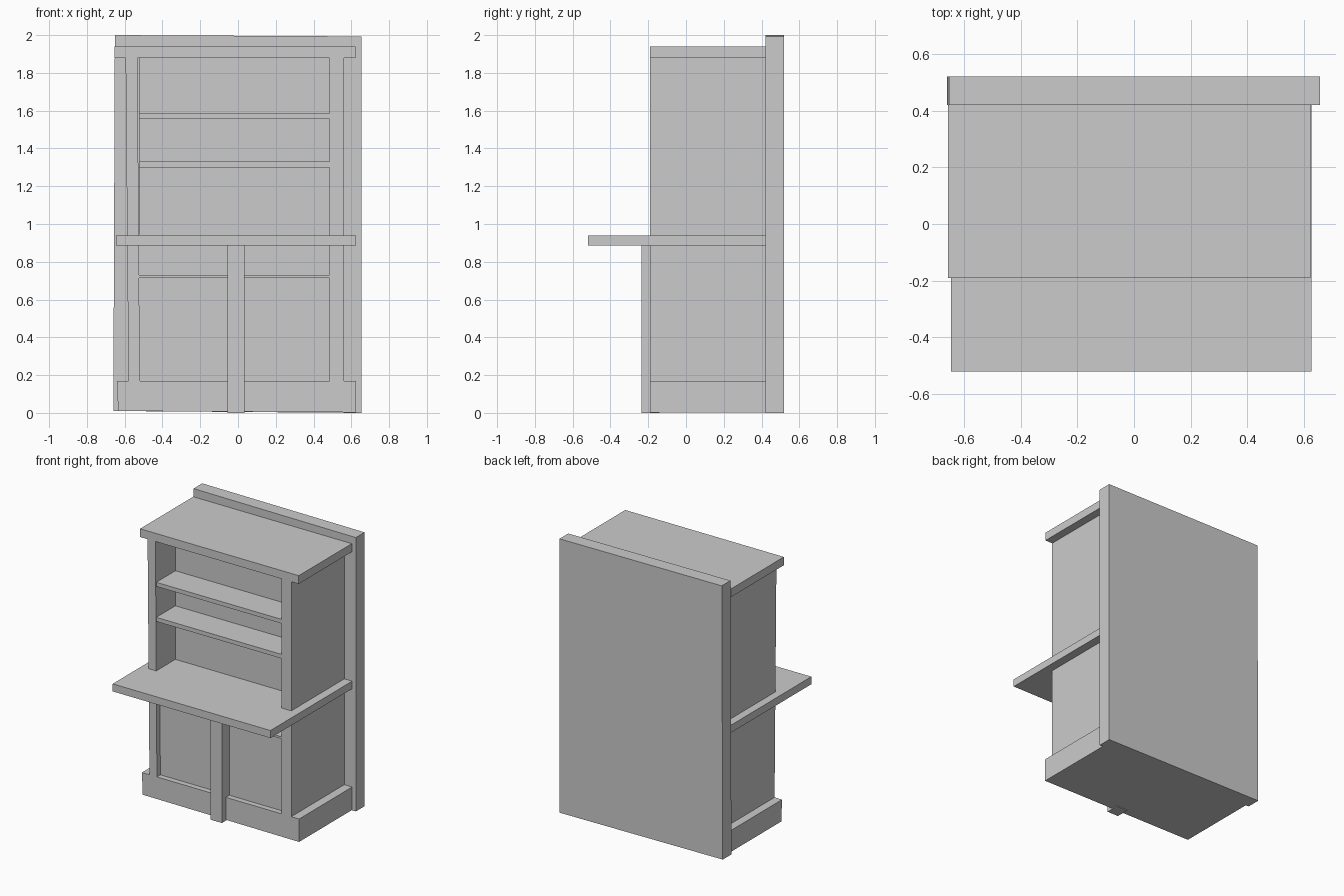
import bpy, bmesh

if "Cube" in bpy.data.objects:
    bpy.data.objects.remove(bpy.data.objects["Cube"])


def prism(name, outline, y0, y1):
    """Extrude an (x, z) outline from y0 to y1."""
    bm = bmesh.new()
    face = bm.faces.new([bm.verts.new((x, y0, z)) for x, z in outline])
    ext = bmesh.ops.extrude_face_region(bm, geom=[face])
    moved = [v for v in ext["geom"] if isinstance(v, bmesh.types.BMVert)]
    bmesh.ops.translate(bm, verts=moved, vec=(0, y1 - y0, 0))
    bmesh.ops.recalc_face_normals(bm, faces=bm.faces)
    mesh = bpy.data.meshes.new(name)
    bm.to_mesh(mesh)
    bm.free()
    obj = bpy.data.objects.new(name, mesh)
    bpy.context.collection.objects.link(obj)
    return obj


def board(name, x0, x1, z0, z1, y0, y1):
    return prism(name, [(x0, z0), (x1, z0), (x1, z1), (x0, z1)], y0, y1)


FRONT, BACK = -0.19, 0.42
RECESS = 0.03          # back of the open shelves
DOOR = -0.15           # face of the cupboard doors

# tall slab behind everything, slightly out of square
prism("back_panel", [(-0.66, 0.01), (0.655, 0.0), (0.655, 1.993), (-0.652, 2.0)], BACK, 0.52)

# top board and plinth
board("top_board", -0.655, 0.622, 1.88, 1.94, FRONT, BACK)
prism("plinth", [(-0.635, 0.01), (0.625, 0.003), (0.625, 0.17), (-0.64, 0.17)], FRONT, BACK)

# side walls, the left one leaning a little
prism("left_side", [(-0.58, 0.17), (-0.52, 0.17), (-0.532, 1.88), (-0.595, 1.88)], FRONT, BACK)
board("right_side", 0.485, 0.562, 0.17, 1.88, FRONT, BACK)

# filled backs of the shelf niche and of the cupboard
board("shelf_back", -0.525, 0.49, 0.72, 1.88, RECESS, BACK)
board("cupboard_doors", -0.525, 0.49, 0.17, 0.715, DOOR, BACK)

# shelves and the thin rail above the doors
for name, z0, z1 in [("upper_shelf", 1.555, 1.585), ("lower_shelf", 1.30, 1.33),
                     ("door_rail", 0.715, 0.73)]:
    board(name, -0.525, 0.487, z0, z1, FRONT, RECESS + 0.01)

# projecting counter and the centre post that carries it
board("counter", -0.645, 0.625, 0.885, 0.94, -0.52, BACK)
board("centre_post", -0.055, 0.035, 0.0, 0.885, -0.235, DOOR + 0.01)
